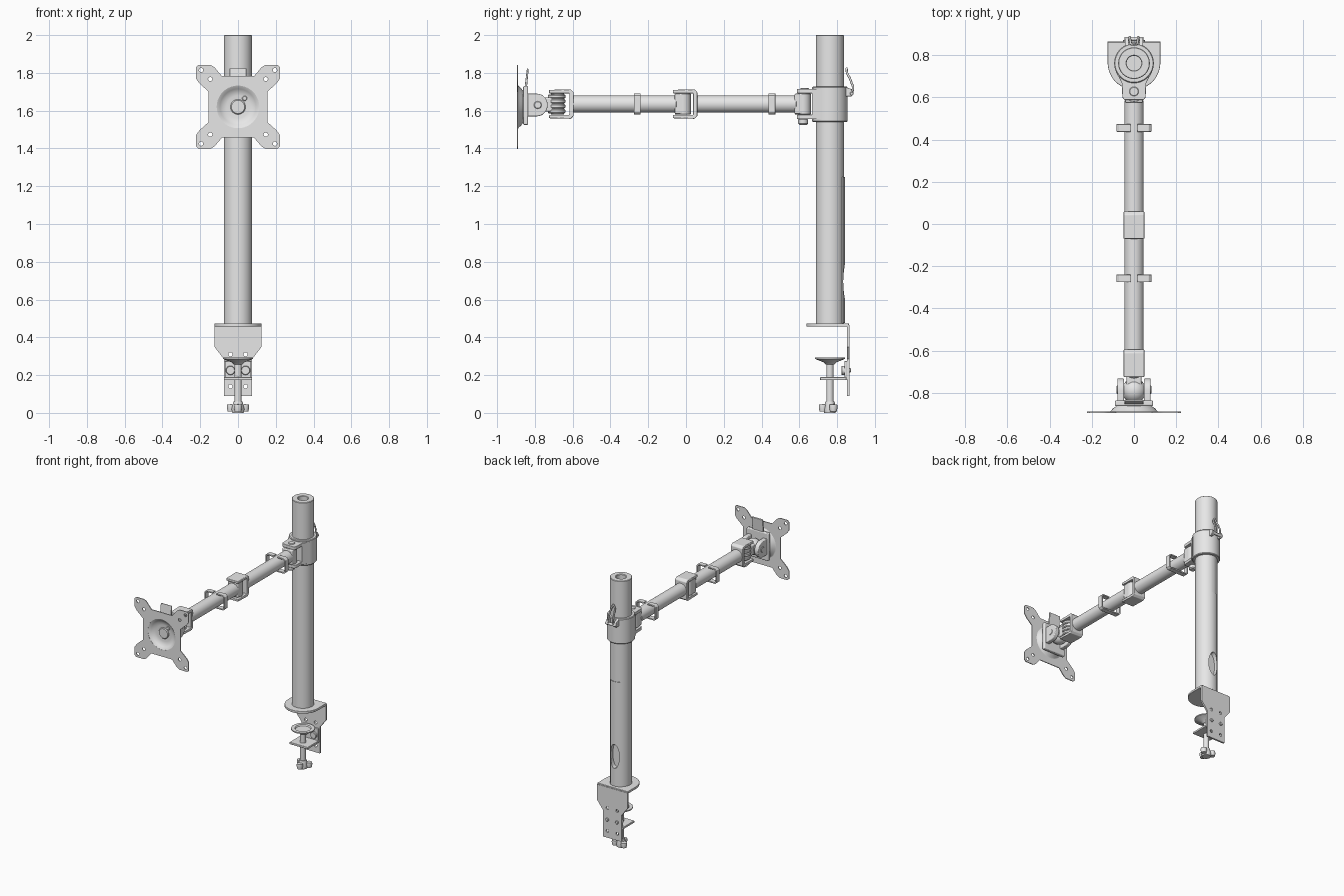
import bpy, bmesh, math
from mathutils import Vector

if "Cube" in bpy.data.objects:
    bpy.data.objects.remove(bpy.data.objects["Cube"])

grey = bpy.data.materials.new("satin grey")
grey.use_nodes = True
grey.diffuse_color = (0.8, 0.8, 0.8, 1)
grey.node_tree.nodes["Principled BSDF"].inputs["Base Color"].default_value = (0.8, 0.8, 0.8, 1)

POLE = 0.762     # y of the pole
ARM = 1.635      # height of the arm
HEAD = 1.62      # height of the screen plate


def place(axis, a, b, h):
    return {"x": (h, a, b), "y": (a, h, b), "z": (a, b, h)}[axis]


def smooth(mesh):
    mesh.shade_smooth()
    mesh.set_sharp_from_angle(angle=math.radians(35))


def finish(bm, name, bevel=0):
    bmesh.ops.recalc_face_normals(bm, faces=bm.faces)
    mesh = bpy.data.meshes.new(name)
    bm.to_mesh(mesh)
    bm.free()
    mesh.materials.append(grey)
    ob = bpy.data.objects.new(name, mesh)
    bpy.context.collection.objects.link(ob)
    if bevel:
        mod = ob.modifiers.new("Bevel", "BEVEL")
        mod.width, mod.segments = bevel, 3
        mod.limit_method = "ANGLE"
    smooth(mesh)
    return ob


def prism(name, outline, axis, lo, hi, bevel=0):
    bm = bmesh.new()
    face = bm.faces.new([bm.verts.new(place(axis, a, b, lo)) for a, b in outline])
    out = bmesh.ops.extrude_face_region(bm, geom=[face])["geom"]
    verts = [v for v in out if isinstance(v, bmesh.types.BMVert)]
    bmesh.ops.translate(bm, verts=verts, vec=place(axis, 0, 0, hi - lo))
    return finish(bm, name, bevel)


def box(name, x, y, z, bevel=0.004):
    return prism(name, [(x[0], y[0]), (x[1], y[0]), (x[1], y[1]), (x[0], y[1])], "z", *z, bevel)


def lathe(name, profile, axis, centre, steps=40):
    bm = bmesh.new()
    verts = [bm.verts.new((r, 0, h)) for r, h in profile]
    edges = [bm.edges.new(p) for p in zip(verts, verts[1:])]
    bmesh.ops.spin(bm, geom=verts + edges, cent=(0, 0, 0), axis=(0, 0, 1),
                   angle=math.tau, steps=steps)
    bmesh.ops.remove_doubles(bm, verts=bm.verts, dist=1e-5)
    for v in bm.verts:
        v.co = Vector(place(axis, *v.co)) + Vector(centre)
    return finish(bm, name)


def rod(name, r, axis, centre, length, chamfer=0.003):
    c, h = chamfer, length / 2
    return lathe(name, [(0, -h), (r - c, -h), (r, c - h), (r, h - c), (r - c, h), (0, h)], axis, centre)


def arc(a, b, ra, rb, start, end, steps=24):
    angles = [math.radians(start + (end - start) * i / steps) for i in range(steps + 1)]
    return [(a + ra * math.cos(t), b + rb * math.sin(t)) for t in angles]


def cut(ob, cutters):
    for cutter in cutters:
        mod = ob.modifiers.new("Cut", "BOOLEAN")
        mod.operation, mod.solver, mod.object = "DIFFERENCE", "EXACT", cutter
    graph = bpy.context.evaluated_depsgraph_get()
    mesh = bpy.data.meshes.new_from_object(ob.evaluated_get(graph))
    ob.modifiers.clear()
    ob.data = mesh
    smooth(mesh)
    for cutter in cutters:
        bpy.data.objects.remove(cutter)


def wire(name, points, radius):
    curve = bpy.data.curves.new(name, "CURVE")
    curve.dimensions, curve.bevel_depth, curve.use_fill_caps = "3D", radius, True
    spline = curve.splines.new("POLY")
    spline.points.add(len(points) - 1)
    for p, co in zip(spline.points, points):
        p.co = (*co, 1)
    curve.materials.append(grey)
    bpy.context.collection.objects.link(bpy.data.objects.new(name, curve))


def oval():
    return prism("oval_cutter", arc(0, 0.695, 0.036, 0.09, 0, 345, 23), "y", POLE + 0.045, POLE + 0.2)


# Pole with recessed cap, rear cable cover and cable opening
pole = lathe("pole", [(0, 0.465), (0.075, 0.465), (0.075, 1.997), (0.072, 2), (0.038, 2),
                      (0.035, 1.997), (0.035, 1.95), (0, 1.95)], "z", (0, POLE, 0), 48)
cut(pole, [oval()])
cover = prism("cable_cover", arc(0, POLE, 0.079, 0.079, 60, 120) + arc(0, POLE, 0.073, 0.073, 120, 60),
              "z", 0.475, 1.25)
cut(cover, [oval()])

# Desk clamp: rounded seat and bent upright
prism("clamp_seat", [(0.125, 0.862), (-0.125, 0.862)] + arc(0, 0.765, 0.125, 0.128, 180, 360),
      "z", 0.457, 0.474, 0.003)
upright = prism("clamp_upright", [(-0.125, 0.465), (-0.125, 0.35), (-0.075, 0.285), (-0.075, 0.09),
                                  (0.075, 0.09), (0.075, 0.285), (0.125, 0.35), (0.125, 0.465)],
                "y", 0.852, 0.865)
cut(upright, [rod("hole_cutter", 0.011, "y", (x, 0.858, z), 0.1) for x in (-0.04, 0.04) for z in (0.14, 0.31)])
box("clamp_jaw", (-0.075, 0.075), (0.71, 0.85), (0.173, 0.189))
box("clamp_jaw_tab", (-0.07, 0.07), (0.838, 0.853), (0.175, 0.275))
for side in (-1, 1):
    rod("jaw_bolt", 0.024, "y", (side * 0.04, 0.833, 0.225), 0.022)
    rod("jaw_bolt_tip", 0.012, "y", (side * 0.04, 0.865, 0.225), 0.016)

# Clamp screw with pressure pad and three-lobed knob
rod("clamp_screw", 0.019, "z", (0, POLE, 0.155), 0.25)
lathe("pressure_pad", [(0, 0.255), (0.022, 0.255), (0.035, 0.268), (0.08, 0.286), (0.08, 0.294),
                       (0.055, 0.294), (0.05, 0.285), (0, 0.285)], "z", (0, POLE, 0))
lathe("knob_hub", [(0, 0), (0.03, 0), (0.034, 0.02), (0.024, 0.06), (0, 0.06)], "z", (0, POLE, 0))
for angle in (30, 150, 270):
    t = math.radians(angle)
    lathe("knob_lobe", [(0, 0.008), (0.018, 0.008), (0.022, 0.03), (0.02, 0.044), (0, 0.046)], "z",
          (0.043 * math.cos(t), POLE + 0.037 * math.sin(t), 0), 20)

# Collar with front fork
lathe("collar", [(0.073, 1.54), (0.09, 1.54), (0.094, 1.545), (0.094, 1.722), (0.09, 1.727), (0.073, 1.727)],
      "z", (0, POLE, 0), 48)
for name, lo, hi in (("fork_top", 1.692, 1.716), ("fork_bottom", 1.555, 1.579)):
    prism(name, [(0.085, 0.72), (-0.085, 0.72), (-0.058, 0.67), (-0.055, 0.6), (-0.045, 0.588),
                 (0.045, 0.588), (0.055, 0.6), (0.058, 0.67)], "z", lo, hi, 0.003)
prism("fork_web", [(0.085, 0.72), (-0.085, 0.72), (-0.058, 0.668), (0.058, 0.668)], "z", 1.557, 1.714)
rod("fork_pin", 0.022, "z", (0, 0.628, 1.715), 0.012)
rod("fork_screw_knob", 0.026, "z", (0, 0.62, 1.542), 0.035, 0.007)

# Rear latch on the collar
for side in (-1, 1):
    prism("latch_lug", [(0.845, 1.675), (0.875, 1.675), (0.888, 1.69), (0.875, 1.715), (0.845, 1.725)],
          "x", side * 0.034 - 0.009, side * 0.034 + 0.009, 0.003)
rod("latch_pin", 0.01, "x", (0, 0.877, 1.69), 0.09)
for side in (-1, 1):
    wire("latch_lever", [(side * 0.02, 0.88, 1.69), (side * 0.02, 0.885, 1.725), (side * 0.018, 0.868, 1.77),
                         (side * 0.014, 0.852, 1.8), (0, 0.85, 1.825)], 0.006)

# Two arm tubes, each with a hinge bracket in front and a hinge block behind
for pivot, back, front in ((0, 0.625, 0.05), (-0.655, -0.01, -0.605)):
    rod("arm_tube", 0.046, "y", (0, (back + front - 0.04) / 2, ARM), back - front - 0.04)
    box("hinge_block", (-0.042, 0.042), (back - 0.05, back - 0.005), (1.583, 1.69), 0.006)
    rod("hinge_barrel", 0.042, "z", (0, back - 0.006, ARM), 0.112)
    a, b, w = pivot - 0.07, pivot + 0.06, pivot + 0.038
    prism("hinge_bracket", [(a, 1.71), (b - 0.015, 1.713), (b, 1.698), (b, 1.572), (b - 0.015, 1.557),
                            (a, 1.56), (a, 1.577), (w, 1.577), (w, 1.692), (a, 1.692)],
          "x", -0.049, 0.049, 0.004)

# Cable clips, open at the top
for y in (-0.258, 0.455):
    half = [(0.016, 1.692), (0.07, 1.692), (0.083, 1.68), (0.083, 1.592), (0.07, 1.58)]
    inner = [(0.065, 1.59), (0.073, 1.597), (0.073, 1.675), (0.065, 1.682), (0.016, 1.682)]
    prism("cable_clip", half + [(-p, q) for p, q in half[::-1]]
          + [(-p, q) for p, q in inner[::-1]] + inner, "y", y - 0.018, y + 0.018, 0.002)

# Tilting head: ribbed swivel, ball and two cheeks
for i in range(4):
    rod("swivel_rib", 0.046, "z", (0, -0.685, 1.597 + i * 0.026), 0.023, 0.005)
rod("swivel_core", 0.035, "z", (0, -0.68, ARM), 0.112)
box("head_neck", (-0.035, 0.035), (-0.8, -0.69), (1.595, 1.67), 0.008)
lathe("head_ball", arc(0, 0, 0.058, 0.058, -90, 90, 16), "y", (0, -0.79, 1.63))
for side in (-1, 1):
    prism("head_cheek", [(-0.84, 1.69)] + arc(-0.79, 1.63, 0.058, 0.06, 90, -90, 16) + [(-0.84, 1.57)],
          "x", side * 0.063 - 0.016, side * 0.063 + 0.016, 0.005)
rod("tilt_bolt", 0.02, "x", (0, -0.785, 1.63), 0.165)

# Quick release plate with thumb tab
box("release_plate", (-0.09, 0.09), (-0.862, -0.836), (1.525, 1.73), 0.006)
prism("release_tab", [(-0.855, 1.72), (-0.842, 1.72), (-0.833, 1.82), (-0.842, 1.824)], "x", -0.045, 0.045, 0.003)

# Cross-shaped screen plate with pressed dish
quarter = [(0.085, 0.163), (0.125, 0.21), (0.145, 0.222), (0.21, 0.222),
           (0.222, 0.21), (0.222, 0.15), (0.205, 0.125), (0.155, 0.08)]
right = quarter + [(p, -q) for p, q in quarter[::-1]]
outline = [(p, HEAD + q) for p, q in right + [(-p, q) for p, q in right[::-1]]]
plate = prism("screen_plate", outline, "y", -0.895, -0.889)
holes = [rod("hole_cutter", 0.011, "y", (x * d, -0.892, HEAD + z * d), 0.1)
         for x in (-1, 1) for z in (-1, 1) for d in (0.147, 0.195)]
cut(plate, holes + [rod("dish_cutter", 0.113, "y", (0, -0.892, HEAD), 0.1)])
lathe("plate_dish", [(0.116, -0.895), (0.108, -0.892), (0.095, -0.881), (0.08, -0.871), (0.06, -0.867), (0, -0.867),
                     (0, -0.862), (0.083, -0.862), (0.1, -0.874), (0.11, -0.886), (0.116, -0.889)],
      "y", (0, 0, HEAD))
rod("dish_bolt", 0.04, "y", (0, -0.868, HEAD), 0.016, 0.005)
rod("dish_lock_screw", 0.013, "y", (0.035, -0.868, HEAD + 0.045), 0.012)
